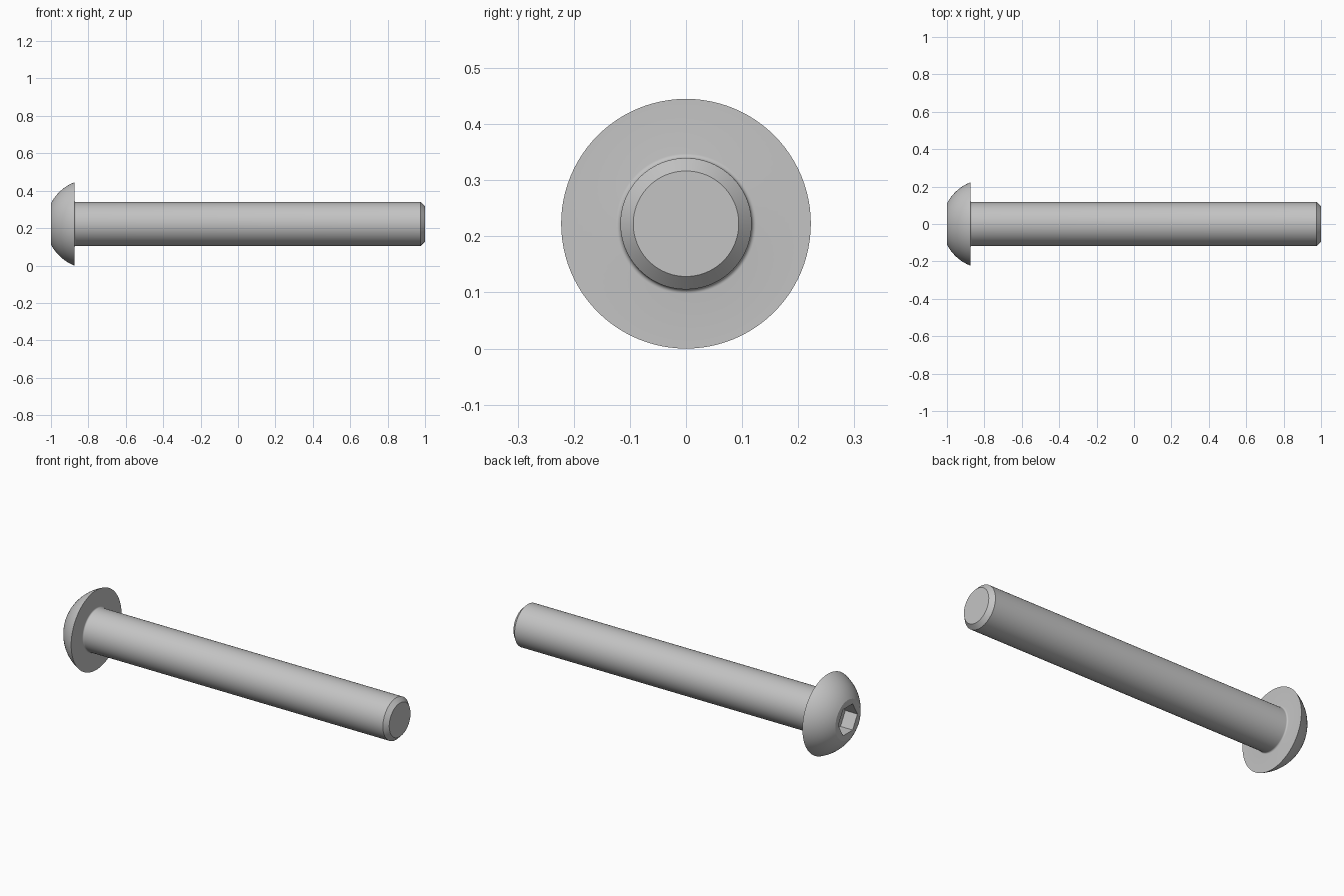
import bpy, bmesh
from math import sin, cos, pi, atan2, radians, hypot

cube = bpy.data.objects.get("Cube")
if cube:
    bpy.data.objects.remove(cube, do_unlink=True)

SIDES = 96
HEAD_R, SHANK_R, TIP_R, FACE_R = 0.2225, 0.117, 0.094, 0.11
UNDER_HEAD = -0.875
SOCKET_FLAT, SOCKET_FLOOR = 0.073, -0.925

steel = bpy.data.materials.new("steel_grey")
steel.use_nodes = True
colour = (0.55, 0.55, 0.55, 1)
steel.diffuse_color = colour
steel.node_tree.nodes["Principled BSDF"].inputs["Base Color"].default_value = colour


def round_ring(x, r):
    return [(x, r * cos(a), r * sin(a)) for a in (2 * pi * i / SIDES for i in range(SIDES))]


def hex_ring(x, flat):
    # hexagon with corners on the y axis
    ring = []
    for i in range(SIDES):
        a = 2 * pi * i / SIDES
        r = flat / cos(a % (pi / 3) - pi / 6)
        ring.append((x, r * cos(a), r * sin(a)))
    return ring


def arc(cx, cr, radius, start, end, steps):
    angles = [start + (end - start) * i / steps for i in range(steps + 1)]
    return [(cx + radius * cos(a), cr + radius * sin(a)) for a in angles]


# domed head: a sphere centred on the axis through the face edge and the rim
dome_x = (UNDER_HEAD ** 2 + HEAD_R ** 2 - 1 - FACE_R ** 2) / (2 * (UNDER_HEAD + 1))
dome_r = hypot(-1 - dome_x, FACE_R)
profile = arc(dome_x, 0, dome_r, atan2(FACE_R, -1 - dome_x),
              atan2(HEAD_R, UNDER_HEAD - dome_x), 12)

# small fillet under the head, straight shank and chamfered tip
fillet = 0.008
profile += arc(UNDER_HEAD + fillet, SHANK_R + fillet, fillet, pi, 1.5 * pi, 6)
profile += [(0.977, SHANK_R), (1, TIP_R)]

# socket floor and walls first, then the turned outside
rings = [hex_ring(SOCKET_FLOOR, SOCKET_FLAT), hex_ring(-1, SOCKET_FLAT)]
rings += [round_ring(x, r) for x, r in profile]

bm = bmesh.new()
loops = [[bm.verts.new(p) for p in ring] for ring in rings]
for a, b in zip(loops, loops[1:]):
    for i in range(SIDES):
        j = (i + 1) % SIDES
        bm.faces.new((a[i], a[j], b[j], b[i]))
bm.faces.new(loops[0])
bm.faces.new(loops[-1])
bmesh.ops.recalc_face_normals(bm, faces=bm.faces)

mesh = bpy.data.meshes.new("socket_screw")
bm.to_mesh(mesh)
bm.free()
mesh.materials.append(steel)
screw = bpy.data.objects.new("socket_screw", mesh)
screw.location.z = HEAD_R
bpy.context.collection.objects.link(screw)

# smooth curved surfaces, sharp edges
bpy.ops.object.select_all(action='DESELECT')
screw.select_set(True)
bpy.context.view_layer.objects.active = screw
bpy.ops.object.shade_smooth_by_angle(angle=radians(20))
